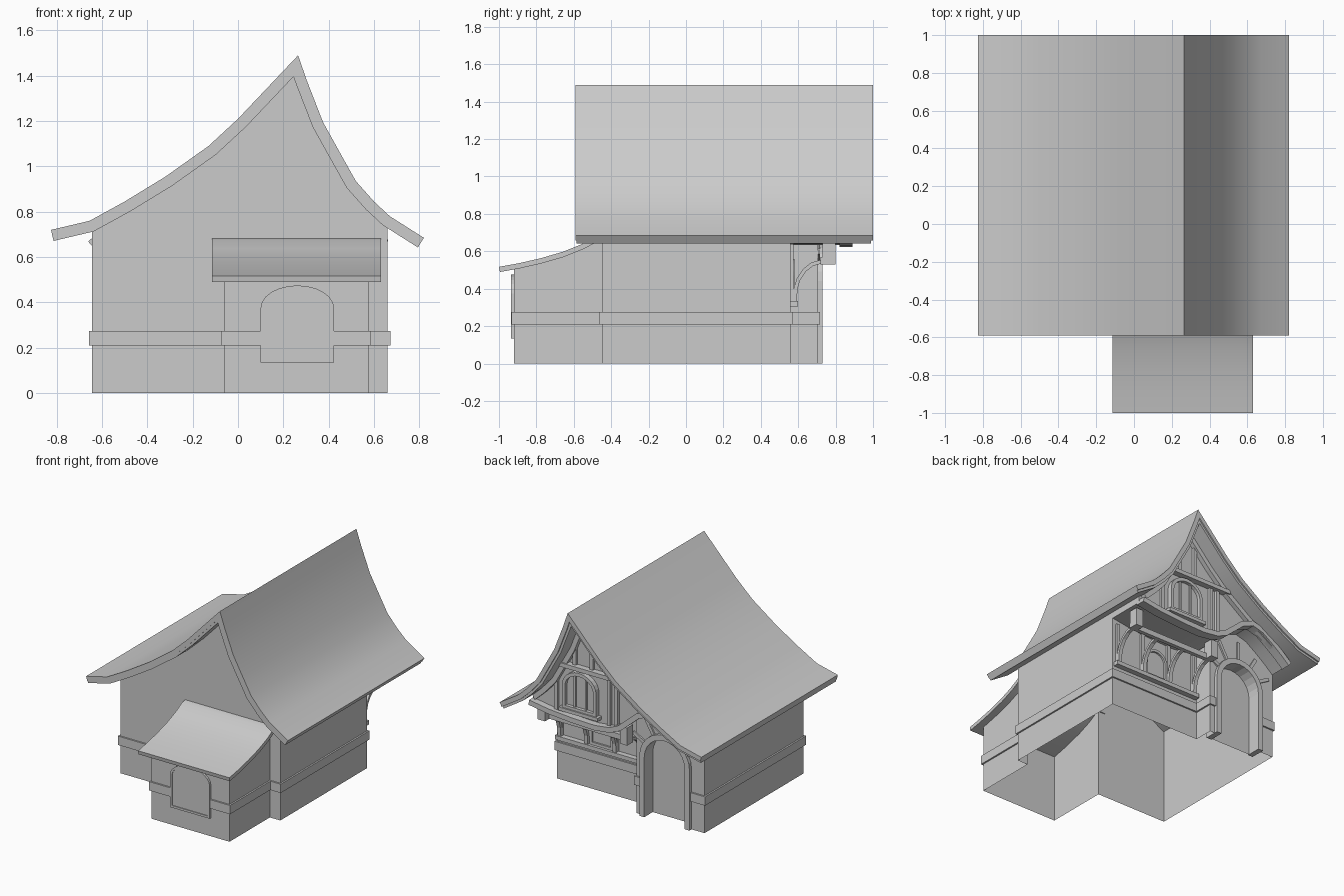
import bpy, bmesh, math
from mathutils import Vector

if "Cube" in bpy.data.objects:
    bpy.data.objects.remove(bpy.data.objects["Cube"])


def sheet(name, polys, smooth=False):
    """Mesh from a list of 3D polygons."""
    bm = bmesh.new()
    for p in polys:
        bm.faces.new([bm.verts.new(v) for v in p])
    bmesh.ops.remove_doubles(bm, verts=bm.verts, dist=1e-4)
    bmesh.ops.recalc_face_normals(bm, faces=bm.faces)
    me = bpy.data.meshes.new(name)
    bm.to_mesh(me)
    bm.free()
    ob = bpy.data.objects.new(name, me)
    bpy.context.collection.objects.link(ob)
    if smooth:
        bpy.context.view_layer.objects.active = ob
        ob.select_set(True)
        bpy.ops.object.shade_smooth_by_angle(angle=math.radians(35))
        ob.select_set(False)
    return ob


PLACE = {'x': lambda u, v, t: (t, u, v), 'y': lambda u, v, t: (u, t, v),
         'z': lambda u, v, t: (u, v, t)}


def strip(name, p, q, axis, a, b, closed=False, smooth=False):
    """Solid band between two matching 2D paths, extruded along an axis."""
    f = PLACE[axis]
    n = len(p)
    polys = []
    for i in range(n if closed else n - 1):
        j = (i + 1) % n
        for t in (a, b):
            polys.append([f(*p[i], t), f(*p[j], t), f(*q[j], t), f(*q[i], t)])
        for r in (p, q):
            polys.append([f(*r[i], a), f(*r[j], a), f(*r[j], b), f(*r[i], b)])
    if not closed:
        for i in (0, -1):
            polys.append([f(*p[i], a), f(*q[i], a), f(*q[i], b), f(*p[i], b)])
    return sheet(name, polys, smooth)


def box(name, x0, x1, y0, y1, z0, z1):
    return strip(name, [(x0, z0), (x1, z0)], [(x0, z1), (x1, z1)], 'y', y0, y1)


def offset(pts, d):
    """Mitred offset to the right of an open path."""
    v = [Vector(p) for p in pts]
    nrm = []
    for a, b in zip(v, v[1:]):
        e = (b - a).normalized()
        nrm.append(Vector((e.y, -e.x)))
    out = []
    for i, p in enumerate(v):
        n0, n1 = nrm[max(i - 1, 0)], nrm[min(i, len(nrm) - 1)]
        m = (n0 + n1).normalized()
        out.append(tuple(p + m * (d / m.dot(n0))))
    return out


def at(pts, x):
    """Height of a left-to-right path at x."""
    for (x0, z0), (x1, z1) in zip(pts, pts[1:]):
        if x0 <= x <= x1:
            return z0 + (z1 - z0) * (x - x0) / (x1 - x0)
    return pts[0][1] if x < pts[0][0] else pts[-1][1]


def clip(pts, x0, x1):
    return [(x0, at(pts, x0))] + [p for p in pts if x0 < p[0] < x1] + [(x1, at(pts, x1))]


def arch(cx, hw, z0, spring, rise, n=12):
    """Arched outline from the left foot to the right foot."""
    arc = [(cx - hw * math.cos(math.pi * i / n), spring + rise * math.sin(math.pi * i / n))
           for i in range(n + 1)]
    return [(cx - hw, z0)] + arc + [(cx + hw, z0)]


def flat(pts, y):
    return [(u, y, v) for u, v in pts]


# Main roof: swept profile in two layers
ROOF = [(-.825, .72), (-.655, .76), (-.5, .845), (-.32, .955), (-.13, 1.09), (0, 1.21),
        (.265, 1.49), (.305, 1.375), (.375, 1.195), (.45, 1.06), (.52, .935), (.6, .845),
        (.67, .78), (.82, .685)]
MID, UNDER = offset(ROOF, .033), offset(ROOF, .05)
strip("main_roof", ROOF, MID, 'y', -.59, 1.0, smooth=True)
strip("roof_lining", MID, UNDER, 'y', -.585, .99, smooth=True)

# Wavy line below the rear gable, rising into a hood over the door
WAVE = [(-.645, .65), (-.58, .705), (-.5, .765), (-.41, .825), (-.32, .85), (-.23, .815),
        (-.15, .745), (-.08, .685), (.0, .65), (.12, .635), (.3, .64), (.5, .655), (.66, .68)]
L, R, F, B, D, J = -.645, .66, -.45, .56, .705, .84   # body planes; D door wall, J gable
EL, ER, EF = -.06, .575, -.92                         # front extension
gable = clip(UNDER, L, R)

# Main walls, open underneath
door = dict(cx=-.335, z0=0, spring=.44)
door_in = arch(hw=.165, rise=.165, **door)
zl, zr = gable[0][1], gable[-1][1]
sheet("main_walls", [
    flat(gable + [(R, 0), (ER, 0), (ER, .66), (EL, .66), (EL, 0), (L, 0)], F),
    [(L, F, 0), (L, D, 0), (L, D, zl), (L, F, zl)],
    [(R, F, 0), (R, B, 0), (R, B, zr), (R, F, zr)],
    flat(clip(WAVE, -.09, R) + [(R, 0), (-.09, 0)], B),
    [(-.09, B, 0), (-.09, D, 0), (-.09, D, at(WAVE, -.09)), (-.09, B, at(WAVE, -.09))],
    flat(clip(WAVE, L, -.09) + [(-.09, 0)] + door_in[::-1] + [(L, 0)], D)])

# Jettied rear gable with its soffit and curved beam
sheet("rear_gable", [flat(gable + WAVE[::-1], J),
                     [(R, B, WAVE[-1][1]), (R, J, WAVE[-1][1]), (R, J, zr), (R, B, zr)]])
sheet("jetty_soffit", [[(a[0], B, a[1]), (b[0], B, b[1]), (b[0], J, b[1]), (a[0], J, a[1])]
                       for a, b in zip(WAVE, WAVE[1:])], smooth=True)
strip("wavy_beam", offset(WAVE, -.025), offset(WAVE, .012), 'y', J - .02, .89, smooth=True)
barge = clip(UNDER, -.6, .64)
strip("gable_rafters", barge, offset(barge, .035), 'y', J, .875)

# Gable timbers
box("cross_beam", -.12, .44, J, .885, 1.015, 1.045)
for x in (-.03, .03, .46):
    box("lower_stud", x - .014, x + .014, J, .86, at(WAVE, x), min(1.02, at(UNDER, x)))
for x in (.17, .31):
    box("upper_stud", x - .014, x + .014, J, .86, 1.04, at(UNDER, x))


def arched_window(name, cx, hw, z0, spring, rise, w, y0, y1, panel):
    """Closed arched frame with a flat panel."""
    outer = arch(cx, hw, z0, spring, rise)
    inner = arch(cx, hw - w, z0 + w, spring, rise - w)
    strip(name + "_frame", outer, inner, 'y', y0, y1, closed=True)
    sheet(name + "_panel", [flat(inner, panel)])


arched_window("gable_window", .26, .14, .71, .88, .12, .025, J, .875, .85)
for x in (.215, .305):
    box("gable_mullion", x - .007, x + .007, J, .862, .72, .97)
box("gable_sill", .1, .42, J, .885, .69, .715)

# Doorway with deep surround, door and fan of timbers above
strip("door_surround", arch(hw=.205, rise=.205, **door), door_in, 'y', .62, .73)
sheet("door", [flat(door_in, .63)])
for i in range(1, 6):
    a = math.radians(30 * i)
    c, s = math.cos(a), math.sin(a)
    r0, r1 = .205, .345 if i in (2, 3) else .31
    path = [(-.335 + r * c, .44 + r * s) for r in (r0, r1)]
    strip("door_fan_timber", offset(path, .012), offset(path, -.012), 'y', D, D + .012)

# Rear window bay: ribs, posts, sill, header, joists
CURVE = [(.572, .32), (.576, .40), (.592, .455), (.625, .505), (.67, .54), (.74, .56)]
for x in (.62, .4, .17, -.05):
    strip("curved_bracket", CURVE, offset(CURVE, .02), 'x', x - .014, x + .014)
    box("wall_post", x - .014, x + .014, B, .575, .32, .64)
box("bay_sill", -.08, .65, B, .6, .305, .335)
box("bay_header", -.06, .645, .72, .75, .53, .57)
for x in (.62, -.05):
    box("joist_end", x - .03, x + .03, .73, .8, .53, .66)
arched_window("rear_window", .285, .095, .335, .47, .09, .02, B, .58, .567)

# Front extension walls and roof
EXT = [(-1, .517), (-.9, .535), (-.78, .562), (-.66, .597), (-.56, .637), (-.49, .675), (-.45, .683)]
EU = offset(EXT, .028)
strip("extension_roof", EXT, EU, 'x', -.115, .63, smooth=True)
side = clip(EU, EF, F) + [(F, 0), (EF, 0)]
sheet("extension_walls", [[(x, u, v) for u, v in side] for x in (EL, ER)] +
      [[(EL, EF, 0), (ER, EF, 0), (ER, EF, side[0][1]), (EL, EF, side[0][1])]])
arched_window("front_window", .262, .162, .135, .375, .1, .016, EF, -.936, -.93)

# Plinth band, broken at the door and the front window
for path in ([(-.54, D), (L, D), (L, F), (EL, F), (EL, EF), (.1, EF)],
             [(.424, EF), (ER, EF), (ER, F), (R, F), (R, B), (-.09, B), (-.09, D), (-.13, D)]):
    strip("plinth_band", path, offset(path, .012), 'z', .21, .275)
